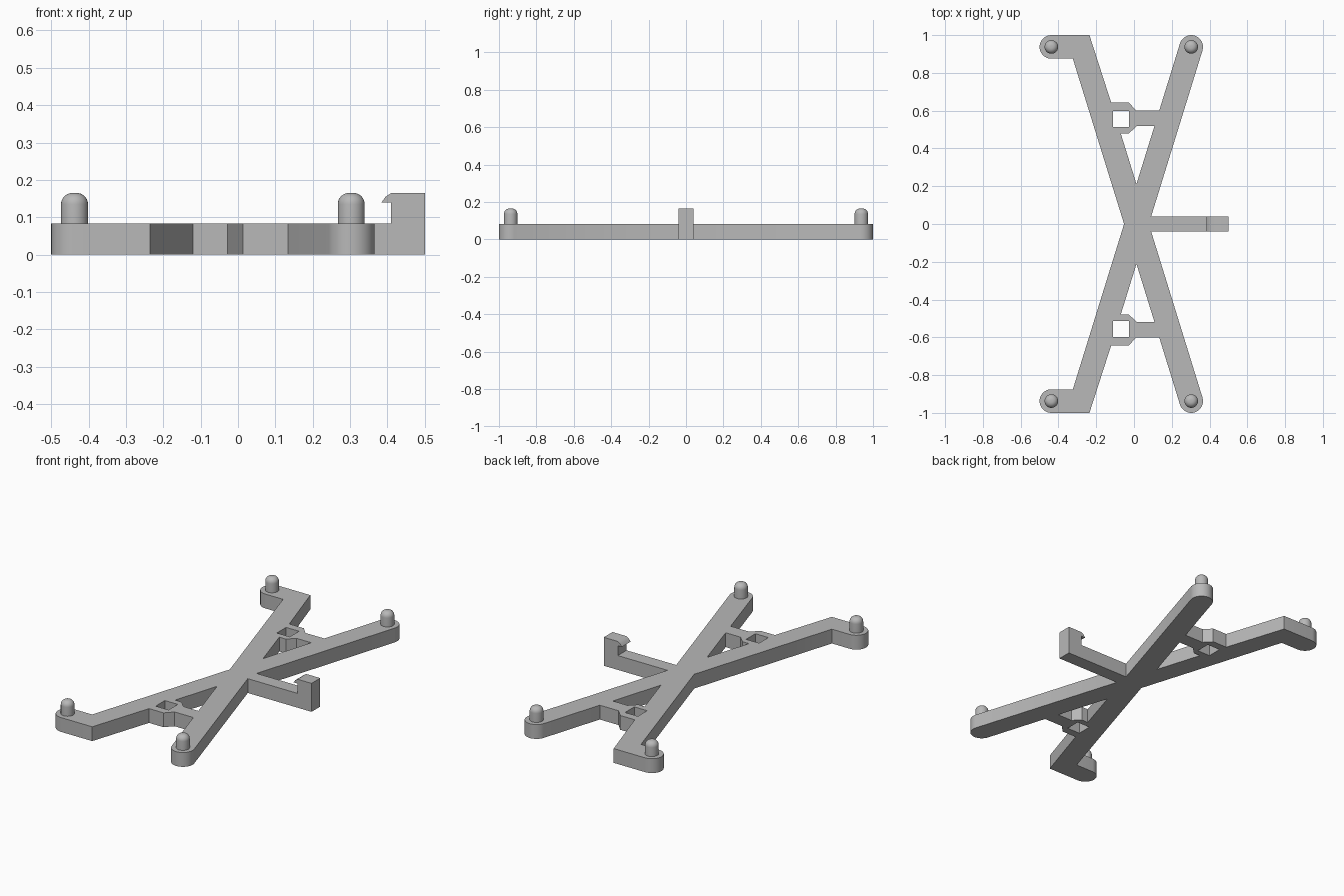
import bpy, bmesh
from math import sin, cos, pi, radians

cube = bpy.data.objects.get("Cube")
if cube:
    bpy.data.objects.remove(cube)

grey = bpy.data.materials.new("plain grey")
grey.use_nodes = True
colour = (0.48, 0.48, 0.48, 1)
grey.diffuse_color = colour
grey.node_tree.nodes["Principled BSDF"].inputs["Base Color"].default_value = colour

THICK = 0.083        # plate thickness
TOP = 0.165          # height of pins and hook
AXIS = 0.013         # x where the arms cross
SLOPE = 0.31         # sideways run of an arm per unit of y
HALF = 0.0655        # half the arm width, measured along x
END_R = 0.0625
END_Y = 1 - END_R
RIGHT_X, LEFT_X = 0.303, -0.4375


def add_object(name, bm):
    bmesh.ops.remove_doubles(bm, verts=bm.verts, dist=0.0002)
    bmesh.ops.recalc_face_normals(bm, faces=bm.faces)
    mesh = bpy.data.meshes.new(name)
    bm.to_mesh(mesh)
    bm.free()
    mesh.materials.clear()
    mesh.materials.append(grey)
    obj = bpy.data.objects.new(name, mesh)
    bpy.context.collection.objects.link(obj)
    bpy.ops.object.select_all(action='DESELECT')
    obj.select_set(True)
    bpy.context.view_layer.objects.active = obj
    bpy.ops.object.shade_smooth_by_angle(angle=radians(35))
    return obj


def arc(cx, cy, r, start, end, steps=16):
    angles = [radians(start + (end - start) * i / steps) for i in range(steps + 1)]
    return [(cx + r * cos(a), cy + r * sin(a)) for a in angles]


def arm_edge(side, offset, y):
    return (AXIS + side * SLOPE * y + offset, y)


def flip(points):
    return [(x, -y) for x, y in reversed(points)]


# Half outline of the crossed plate: right arm, bracket, left arm with foot
half = [arm_edge(1, HALF, 0)]
half += arc(RIGHT_X, END_Y, END_R, -17, 163)
half += [arm_edge(1, -HALF, 0.6), (0.013, 0.6), (-0.028, 0.643), arm_edge(-1, HALF, 0.643)]
half += [(-0.236, 1)]
half += arc(LEFT_X, END_Y, END_R, 90, 270)
half += [arm_edge(-1, -HALF, 0.875), arm_edge(-1, -HALF, 0)]
outline = half + flip(half)[1:-1]

# Openings between the arms and through the brackets
gap = [(AXIS, HALF / SLOPE), arm_edge(1, -HALF, 0.518), (0.013, 0.518),
       (-0.028, 0.478), arm_edge(-1, HALF, 0.478)]
socket = [(-0.11, 0.513), (-0.027, 0.513), (-0.027, 0.598), (-0.11, 0.598)]

# Crossed plate, filled and extruded from its outlines
curve = bpy.data.curves.new("plate_outline", 'CURVE')
curve.dimensions = '2D'
curve.fill_mode = 'BOTH'
curve.extrude = THICK / 2
for path in (outline, gap, flip(gap), socket, flip(socket)):
    spline = curve.splines.new('POLY')
    spline.points.add(len(path) - 1)
    for point, (x, y) in zip(spline.points, path):
        point.co = (x, y, 0, 1)
    spline.use_cyclic_u = True
helper = bpy.data.objects.new("plate_outline", curve)
bpy.context.collection.objects.link(helper)
bpy.context.view_layer.update()
evaluated = helper.evaluated_get(bpy.context.evaluated_depsgraph_get())
bm = bmesh.new()
bm.from_mesh(evaluated.to_mesh())
evaluated.to_mesh_clear()
bmesh.ops.translate(bm, verts=bm.verts, vec=(0, 0, THICK / 2))
bpy.data.objects.remove(helper)
add_object("crossed_plate", bm)

# Side bar ending in an upright hook with a rounded lip
profile = [(0.078, 0), (0.5, 0), (0.5, TOP), (0.41, TOP), (0.395, 0.155),
           (0.384, 0.14), (0.41, 0.14), (0.41, THICK), (0.078, THICK)]
bm = bmesh.new()
face = bm.faces.new([bm.verts.new((x, -0.04, z)) for x, z in profile])
side = bmesh.ops.extrude_face_region(bm, geom=[face])
moved = [v for v in side["geom"] if isinstance(v, bmesh.types.BMVert)]
bmesh.ops.translate(bm, verts=moved, vec=(0, 0.08, 0))
add_object("hook_bar", bm)

# Round-topped pins on the four arm ends
PIN_R, ROUND = 0.036, 0.03
pin_profile = [(0, THICK - 0.01), (PIN_R, THICK - 0.01)]
pin_profile += arc(PIN_R - ROUND, TOP - ROUND, ROUND, 0, 90, 8) + [(0, TOP)]
for row, s in (("back", 1), ("front", -1)):
    for label, x in (("left", RIGHT_X), ("right", LEFT_X)):
        bm = bmesh.new()
        verts = [bm.verts.new((r, 0, z)) for r, z in pin_profile]
        edges = [bm.edges.new(pair) for pair in zip(verts, verts[1:])]
        bmesh.ops.spin(bm, geom=verts + edges, cent=(0, 0, 0), axis=(0, 0, 1),
                       angle=2 * pi, steps=32)
        pin = add_object(row + "_" + label + "_pin", bm)
        pin.location = (x, s * END_Y, 0)
